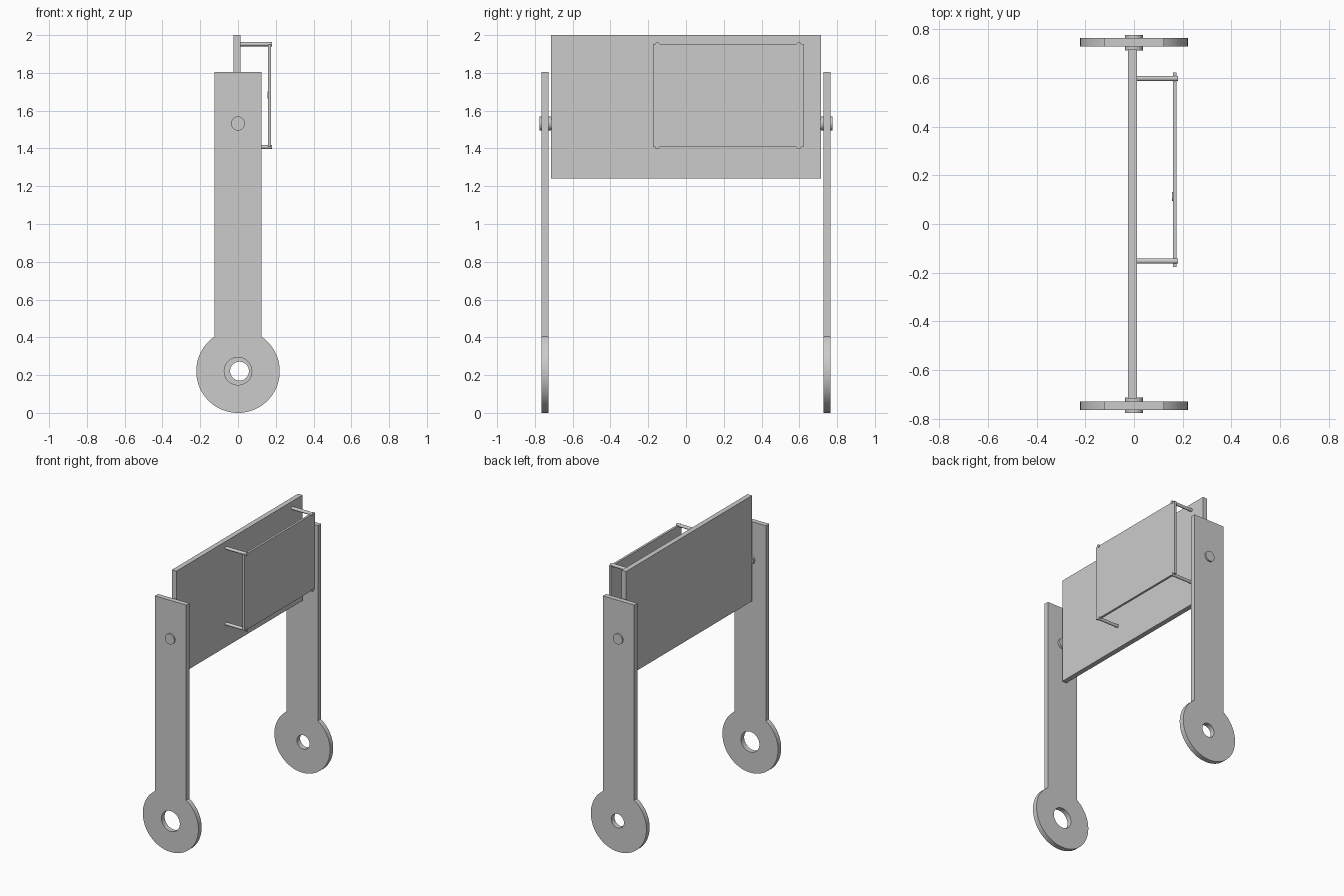
import bpy, bmesh
from math import sin, cos, asin, pi, radians
from mathutils import Vector, Matrix

cube = bpy.data.objects.get("Cube")
if cube:
    bpy.data.objects.remove(cube, do_unlink=True)

# One plain grey for every part
grey = bpy.data.materials.new("plain grey")
grey.use_nodes = True
COLOUR = (0.6, 0.6, 0.6, 1)
grey.diffuse_color = COLOUR
grey.node_tree.nodes["Principled BSDF"].inputs["Base Color"].default_value = COLOUR


def finish(bm, name):
    bmesh.ops.recalc_face_normals(bm, faces=bm.faces)
    mesh = bpy.data.meshes.new(name)
    bm.to_mesh(mesh)
    bm.free()
    mesh.materials.append(grey)
    obj = bpy.data.objects.new(name, mesh)
    bpy.context.collection.objects.link(obj)
    bpy.ops.object.select_all(action='DESELECT')
    obj.select_set(True)
    bpy.context.view_layer.objects.active = obj
    bpy.ops.object.shade_smooth_by_angle(angle=radians(30))
    return obj


def box(name, low, high):
    bm = bmesh.new()
    low, high = Vector(low), Vector(high)
    bmesh.ops.create_cube(bm, size=1, matrix=Matrix.Translation((low + high) / 2)
                          @ Matrix.Diagonal((*(high - low), 1)))
    return finish(bm, name)


def rod(name, start, end, radius, segments=32):
    bm = bmesh.new()
    start, end = Vector(start), Vector(end)
    axis = end - start
    turn = axis.to_track_quat('Z', 'Y').to_matrix().to_4x4()
    bmesh.ops.create_cone(bm, cap_ends=True, segments=segments, radius1=radius,
                          radius2=radius, depth=axis.length,
                          matrix=Matrix.Translation((start + end) / 2) @ turn)
    return finish(bm, name)


def arc(cx, cz, r, a0, a1, n):
    return [(cx + r * cos(a0 + (a1 - a0) * i / n),
             cz + r * sin(a0 + (a1 - a0) * i / n)) for i in range(n + 1)]


# Leg: straight bar ending in a round foot with an eye hole
HALF, FOOT, TOP = 0.124, 0.221, 1.805
THICK = 0.036


def leg(name, y, hole_x, hole_r):
    bm = bmesh.new()
    join = pi / 2 - asin(HALF / FOOT)
    outer = [(HALF, TOP), (-HALF, TOP)]
    outer += arc(0, FOOT, FOOT, pi - join, 2 * pi + join, 72)
    hole = arc(hole_x, FOOT, hole_r, 0, 2 * pi, 48)[:-1]
    edges = []
    for loop in (outer, hole):
        vs = [bm.verts.new((x, y - THICK / 2, z)) for x, z in loop]
        edges += [bm.edges.new((vs[i - 1], vs[i])) for i in range(len(vs))]
    bmesh.ops.triangle_fill(bm, edges=edges, use_beauty=True, normal=(0, -1, 0))
    ext = bmesh.ops.extrude_face_region(bm, geom=bm.faces[:], use_keep_orig=True)
    moved = [v for v in ext["geom"] if isinstance(v, bmesh.types.BMVert)]
    bmesh.ops.translate(bm, verts=moved, vec=(0, THICK, 0))
    return finish(bm, name)


leg("front_leg", -0.746, 0, 0.073)
leg("back_leg", 0.746, 0.008, 0.05)

# Pivot pins joining the legs to the panel
for side, s in (("front", -1), ("back", 1)):
    rod(side + "_pivot_pin", (0, s * 0.712, 1.532), (0, s * 0.775, 1.532), 0.037, 48)

# Main panel
box("main_panel", (-0.024, -0.715, 1.242), (0.012, 0.715, 2.0))

# Thin cover plate held off the panel by four pegs
box("cover_plate", (0.159, -0.176, 1.407), (0.175, 0.622, 1.953))
for row, z in (("lower", 1.408), ("upper", 1.952)):
    for side, y in (("front", -0.152), ("back", 0.597)):
        rod(f"{row}_{side}_peg", (0.01, y, z), (0.18, y, z), 0.011, 24)

# Small button on the inner face of the plate
rod("plate_button", (0.155, 0.113, 1.683), (0.16, 0.113, 1.683), 0.019, 24)
